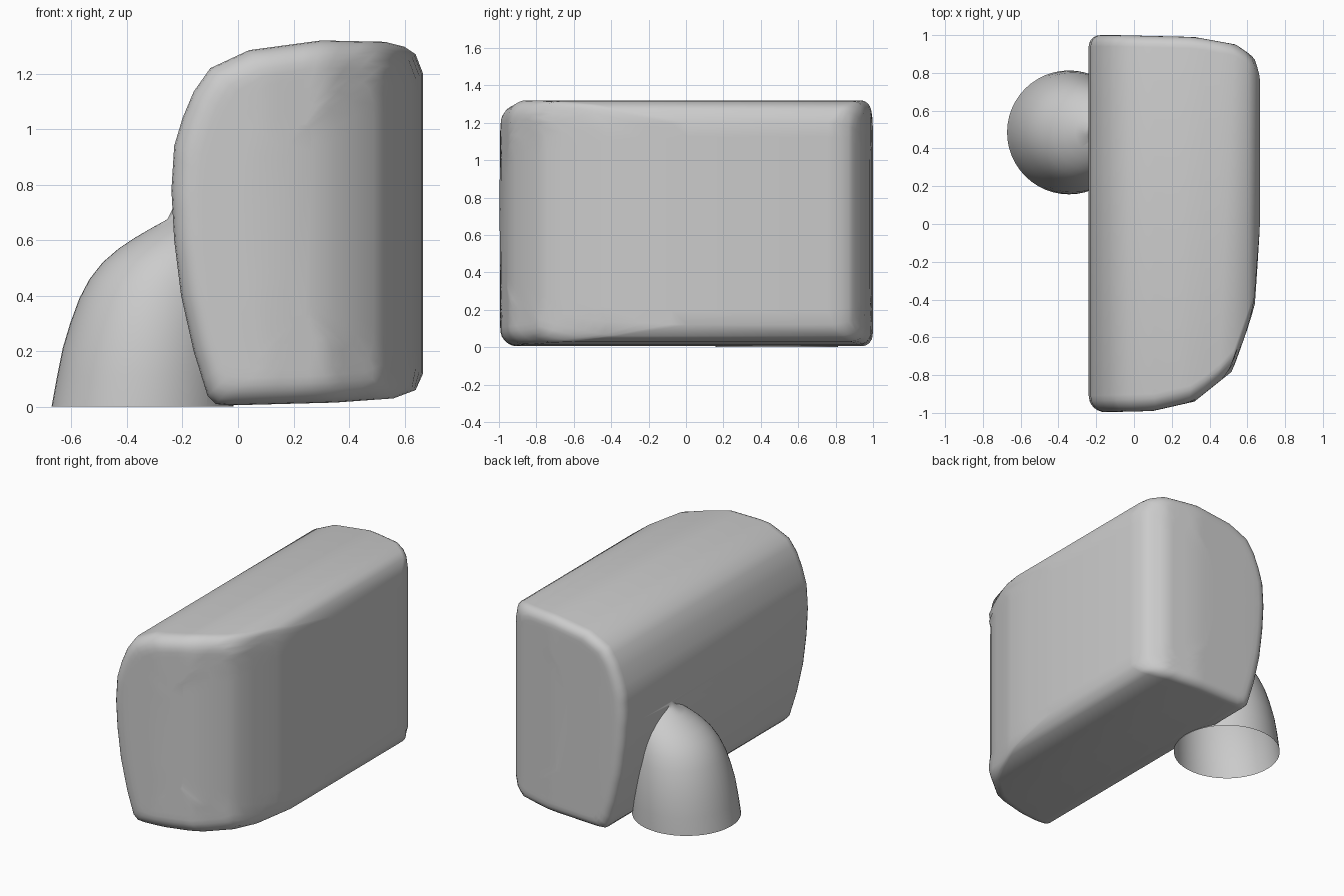
import bpy, math
from mathutils import Vector
from mathutils.geometry import intersect_point_line

if "Cube" in bpy.data.objects:
    bpy.data.objects.remove(bpy.data.objects["Cube"])


def lerp_table(table, x):
    if x <= table[0][0]:
        return table[0][1]
    for (x0, y0), (x1, y1) in zip(table, table[1:]):
        if x <= x1:
            return y0 + (y1 - y0) * (x - x0) / (x1 - x0)
    return table[-1][1]


def make_object(name, verts, faces):
    mesh = bpy.data.meshes.new(name)
    mesh.from_pydata(verts, [], faces)
    mesh.validate()
    obj = bpy.data.objects.new(name, mesh)
    bpy.context.collection.objects.link(obj)
    bpy.ops.object.select_all(action='DESELECT')
    obj.select_set(True)
    bpy.context.view_layer.objects.active = obj
    bpy.ops.object.mode_set(mode='EDIT')
    bpy.ops.mesh.select_all(action='SELECT')
    bpy.ops.mesh.normals_make_consistent(inside=False)
    bpy.ops.object.mode_set(mode='OBJECT')
    return obj


def stack_faces(rings, n):
    faces = [(k * n + i, k * n + (i + 1) % n, (k + 1) * n + (i + 1) % n, (k + 1) * n + i)
             for k in range(rings - 1) for i in range(n)]
    return faces + [tuple(range(n)), tuple(range((rings - 1) * n, rings * n))]


# Body: side profile in x/z, and plan curves for the front and back ends
profile = [(-0.03, 0.005), (-0.08, 0.01), (-0.11, 0.04), (-0.16, 0.2), (-0.205, 0.4),
           (-0.23, 0.6), (-0.24, 0.78), (-0.23, 0.94), (-0.2, 1.04), (-0.16, 1.135),
           (-0.1, 1.22), (0.04, 1.285), (0.3, 1.32), (0.53, 1.315), (0.6, 1.297),
           (0.64, 1.27), (0.667, 1.2), (0.667, 0.12), (0.64, 0.06), (0.56, 0.03), (0.35, 0.015)]
front = [(-0.3, -1), (0.1, -0.99), (0.32, -0.94), (0.52, -0.78), (0.64, -0.45), (0.667, -0.08)]
back = [(-0.3, 1), (-0.1, 1), (0.32, 0.99), (0.54, 0.95), (0.64, 0.88), (0.667, 0.82)]

segments = [(Vector(a), Vector(b)) for a, b in zip(profile, profile[1:] + profile[:1])]
points = []
for a, b in segments:
    steps = max(1, math.ceil((b - a).length / 0.08))
    points += [a.lerp(b, i / steps) for i in range(steps)]


def depth(p):
    best = 9.0
    for a, b in segments:
        q, t = intersect_point_line(p, a, b)
        q = a.lerp(b, min(1, max(0, t)))
        best = min(best, (Vector((q[0], q[1])) - p).length)
    return best


def end_rings(table, side, radius):
    rings = []
    for s in (0.9, 0.7, 0.55, 0.4, 0.3, 0.22, 0.15, 0.1, 0.06, 0.03, 0.01, 0):
        ring = []
        for p in points:
            c = Vector((0.22, 0.66 + (p.y - 0.66) * 0.5))
            q = p.lerp(c, s)
            gap = max(0, radius - depth(q)) if s else radius
            inset = radius - math.sqrt(max(0, radius ** 2 - gap ** 2))
            ring.append((q.x, lerp_table(table, q.x) - side * inset, q.y))
        rings.append(ring)
    return rings


rings = end_rings(front, -1, 0.09) + end_rings(back, 1, 0.06)[::-1]
body = make_object("rounded_body", [v for r in rings for v in r],
                   stack_faces(len(rings), len(points)))

# Spout: tapering open-bottomed elbow; rows are z, left x, half width in y
levels = [(0, -0.672, 0.328), (0.11, -0.652, 0.325), (0.21, -0.632, 0.317), (0.3, -0.605, 0.303),
          (0.39, -0.572, 0.284), (0.46, -0.535, 0.262), (0.52, -0.488, 0.235), (0.57, -0.43, 0.202),
          (0.61, -0.37, 0.168), (0.645, -0.31, 0.13), (0.675, -0.255, 0.09), (0.715, -0.235, 0.03)]
N = 48
verts = []
for z, left, half in levels:
    right = -0.016
    cx, rx = (left + right) / 2, (right - left) / 2
    verts += [(cx + rx * math.cos(2 * math.pi * i / N),
               0.485 + half * math.sin(2 * math.pi * i / N), z) for i in range(N)]
spout = make_object("spout", verts, stack_faces(len(levels), N))
spout.hide_render = True

# Join the spout to the body and open its bottom
bpy.ops.object.select_all(action='DESELECT')
body.select_set(True)
bpy.context.view_layer.objects.active = body
mod = body.modifiers.new("join", 'BOOLEAN')
mod.operation = 'UNION'
mod.solver = 'EXACT'
mod.object = spout
bpy.ops.object.modifier_apply(modifier=mod.name)
bpy.data.objects.remove(spout)

import bmesh
bm = bmesh.new()
bm.from_mesh(body.data)
floor = [f for f in bm.faces if all(v.co.z < 0.002 for v in f.verts)]
bmesh.ops.delete(bm, geom=floor, context='FACES')
bm.to_mesh(body.data)
bm.free()
bpy.ops.object.shade_smooth_by_angle(angle=math.radians(50))
